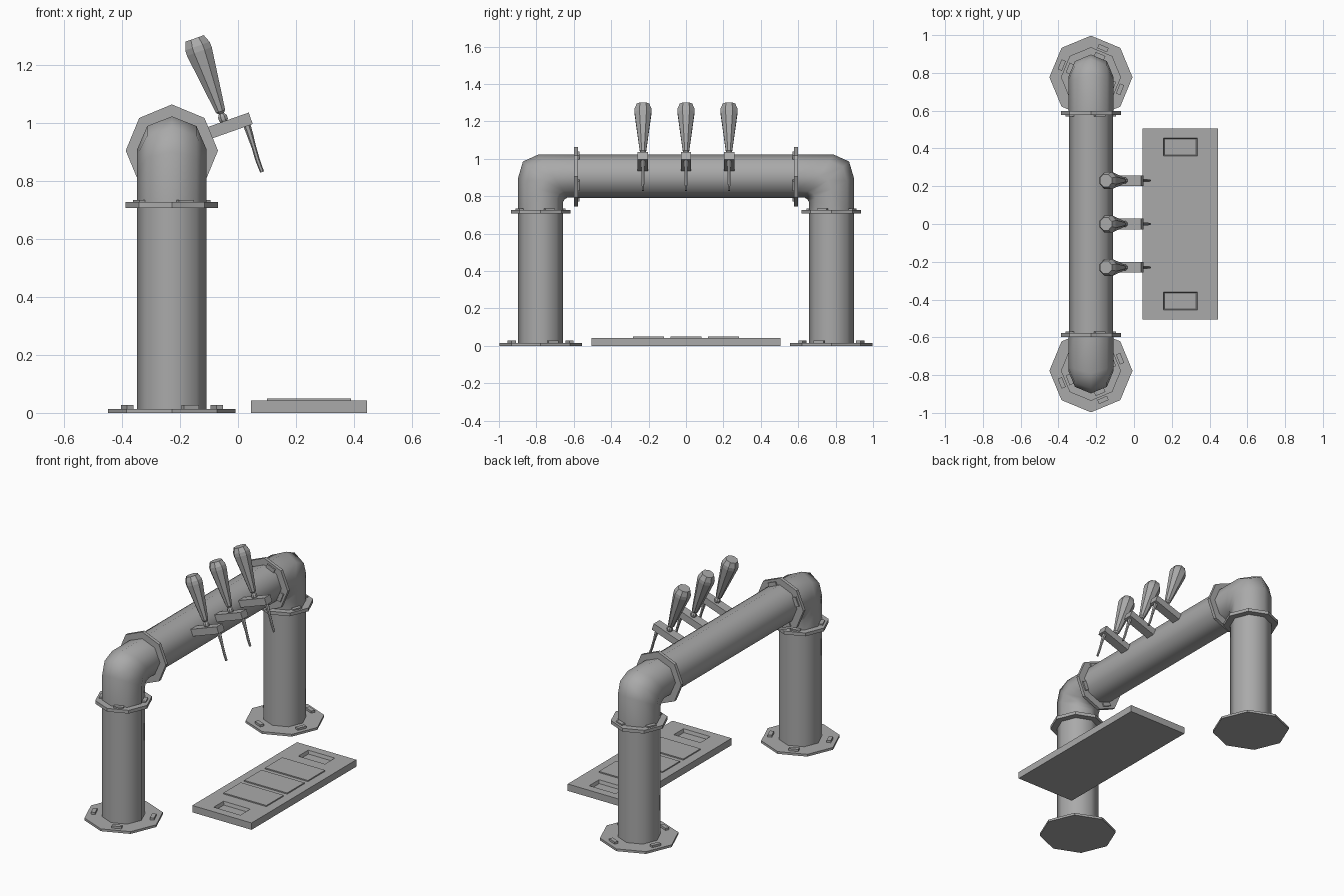
import bpy, bmesh
from math import sin, cos, pi, radians
from mathutils import Matrix, Vector

if "Cube" in bpy.data.objects:
    bpy.data.objects.remove(bpy.data.objects["Cube"])

GREY = 0.4
steel = bpy.data.materials.new("brushed_grey")
steel.use_nodes = True
steel.diffuse_color = (GREY, GREY, GREY, 1)
steel.node_tree.nodes["Principled BSDF"].inputs["Base Color"].default_value = (GREY, GREY, GREY, 1)

SIDES = 8
CX = -0.228           # pipe centre line in x
CY = -0.777           # front column in y
CZ = 0.907            # crossbar height
R = 0.12


def finish(name, bm, smooth=False, mirror=False):
    """Turn a bmesh into a named object, optionally mirrored front to back."""
    bmesh.ops.recalc_face_normals(bm, faces=bm.faces)
    mesh = bpy.data.meshes.new(name)
    bm.to_mesh(mesh)
    bm.free()
    mesh.materials.append(steel)
    obj = bpy.data.objects.new(name, mesh)
    bpy.context.collection.objects.link(obj)
    if mirror:
        mod = obj.modifiers.new("Mirror", "MIRROR")
        mod.use_axis = (False, True, False)
    if smooth:
        bpy.ops.object.select_all(action="DESELECT")
        obj.select_set(True)
        bpy.context.view_layer.objects.active = obj
        bpy.ops.object.shade_smooth_by_angle(angle=radians(60))
    return obj


def loft(bm, rings, caps=True):
    """Skin a list of point rings."""
    loops = [[bm.verts.new(p) for p in ring] for ring in rings]
    n = len(loops[0])
    for a, b in zip(loops, loops[1:]):
        for i in range(n):
            j = (i + 1) % n
            bm.faces.new((a[i], a[j], b[j], b[i]))
    if caps:
        bm.faces.new(loops[0])
        bm.faces.new(loops[-1])


def circle(r, z, matrix, n=SIDES, turn=0.0):
    return [matrix @ Vector((r * cos(turn + 2 * pi * i / n), r * sin(turn + 2 * pi * i / n), z))
            for i in range(n)]


def lathe(bm, profile, matrix, n=SIDES, turn=0.0):
    loft(bm, [circle(r, z, matrix, n, turn) for r, z in profile])


def box(bm, lo, hi, matrix=Matrix()):
    lo, hi = Vector(lo), Vector(hi)
    size = Matrix.Diagonal((*(hi - lo), 1))
    bmesh.ops.create_cube(bm, size=1, matrix=matrix @ Matrix.Translation((lo + hi) / 2) @ size)


def flange(name, matrix, radius, thick, bolt_r, bolt_h):
    """Octagonal plate with four low bolt blocks."""
    bm = bmesh.new()
    lathe(bm, [(radius, 0), (radius, thick)], matrix)
    for k in range(4):
        spin = Matrix.Rotation(pi / 8 + k * pi / 2, 4, "Z")
        box(bm, (bolt_r - 0.012, -0.028, thick / 2), (bolt_r + 0.012, 0.028, thick + bolt_h), matrix @ spin)
    finish(name, bm, mirror=True)


# Columns
bm = bmesh.new()
lathe(bm, [(R, 0.005), (R, 0.72)], Matrix.Translation((CX, CY, 0)))
finish("columns", bm, smooth=True, mirror=True)

# Crossbar
bm = bmesh.new()
lathe(bm, [(0.116, -0.59), (0.116, 0.59)],
      Matrix.Translation((CX, 0, CZ)) @ Matrix.Rotation(-pi / 2, 4, "X"))
finish("crossbar", bm, smooth=True)

# Elbows: each section runs from an inner (y, z) point to an outer one
sections = [((-0.657, 0.715), (-0.897, 0.715)),
            ((-0.657, 0.770), (-0.897, 0.900)),
            ((-0.648, 0.784), (-0.872, 0.985)),
            ((-0.632, 0.793), (-0.790, 1.022)),
            ((-0.580, 0.793), (-0.580, 1.022))]
bm = bmesh.new()
rings = []
for inner, outer in sections:
    ring = []
    for i in range(SIDES):
        a = 2 * pi * i / SIDES
        p = Vector(inner).lerp(Vector(outer), (1 + cos(a)) / 2)
        ring.append((CX + R * sin(a), p.x, p.y))
    rings.append(ring)
loft(bm, rings)
finish("elbows", bm, smooth=True, mirror=True)

# Flanges
flange("base_flanges", Matrix.Translation((CX, CY, 0)), 0.22, 0.014, 0.167, 0.013)
flange("column_flanges", Matrix.Translation((CX, CY, 0.706)), 0.159, 0.02, 0.121, 0.008)
flange("crossbar_flanges",
       Matrix.Translation((CX, -0.598, CZ - 0.003)) @ Matrix.Rotation(-pi / 2, 4, "X"),
       0.159, 0.02, 0.121, 0.008)

# Taps
HANDLE = [(0.012, -0.005), (0.017, 0.006), (0.017, 0.018), (0.010, 0.028), (0.018, 0.036),
          (0.030, 0.120), (0.049, 0.255), (0.048, 0.275), (0.036, 0.303)]
SPOUT = [(0.028, 1.000, 0.013), (0.041, 0.960, 0.011), (0.055, 0.915, 0.008),
         (0.068, 0.870, 0.008), (0.083, 0.830, 0.007)]
for label, y in (("front", -0.23), ("middle", 0.0), ("back", 0.23)):
    frame = Matrix.Translation((-0.048, y, 1.005)) @ Matrix.Rotation(radians(-19.5), 4, "Y")

    bm = bmesh.new()
    box(bm, (-0.14, -0.028, -0.042), (0.09, 0.028, 0), frame)
    finish(label + "_tap_body", bm)

    bm = bmesh.new()
    lathe(bm, HANDLE, frame, turn=pi / 8)
    finish(label + "_tap_handle", bm)

    bm = bmesh.new()
    loft(bm, [circle(r, 0, Matrix.Translation((x, y, z)) @ Matrix.Rotation(radians(-18), 4, "Y"), 6)
              for x, z, r in SPOUT])
    finish(label + "_tap_spout", bm)

# Drip tray with two sunken pockets
bm = bmesh.new()
box(bm, (0.045, -0.505, 0), (0.445, 0.505, 0.042))
cuts = [((x, 0, 0), (1, 0, 0)) for x in (0.155, 0.335)]
cuts += [((0, s * y, 0), (0, 1, 0)) for y in (0.36, 0.455) for s in (-1, 1)]
for co, no in cuts:
    bmesh.ops.bisect_plane(bm, geom=bm.verts[:] + bm.edges[:] + bm.faces[:], plane_co=co, plane_no=no)
bm.normal_update()
pockets = []
for f in bm.faces:
    c = f.calc_center_median()
    if f.normal.z > 0.9 and 0.155 < c.x < 0.335 and 0.36 < abs(c.y) < 0.455:
        pockets.append(f)
bmesh.ops.inset_individual(bm, faces=pockets, thickness=0.008, depth=-0.02)
finish("drip_tray", bm)

# Raised coasters on the tray
bm = bmesh.new()
for y in (-0.2, 0.0, 0.2):
    box(bm, (0.1, y - 0.083, 0.035), (0.39, y + 0.083, 0.049))
finish("tray_coasters", bm)
